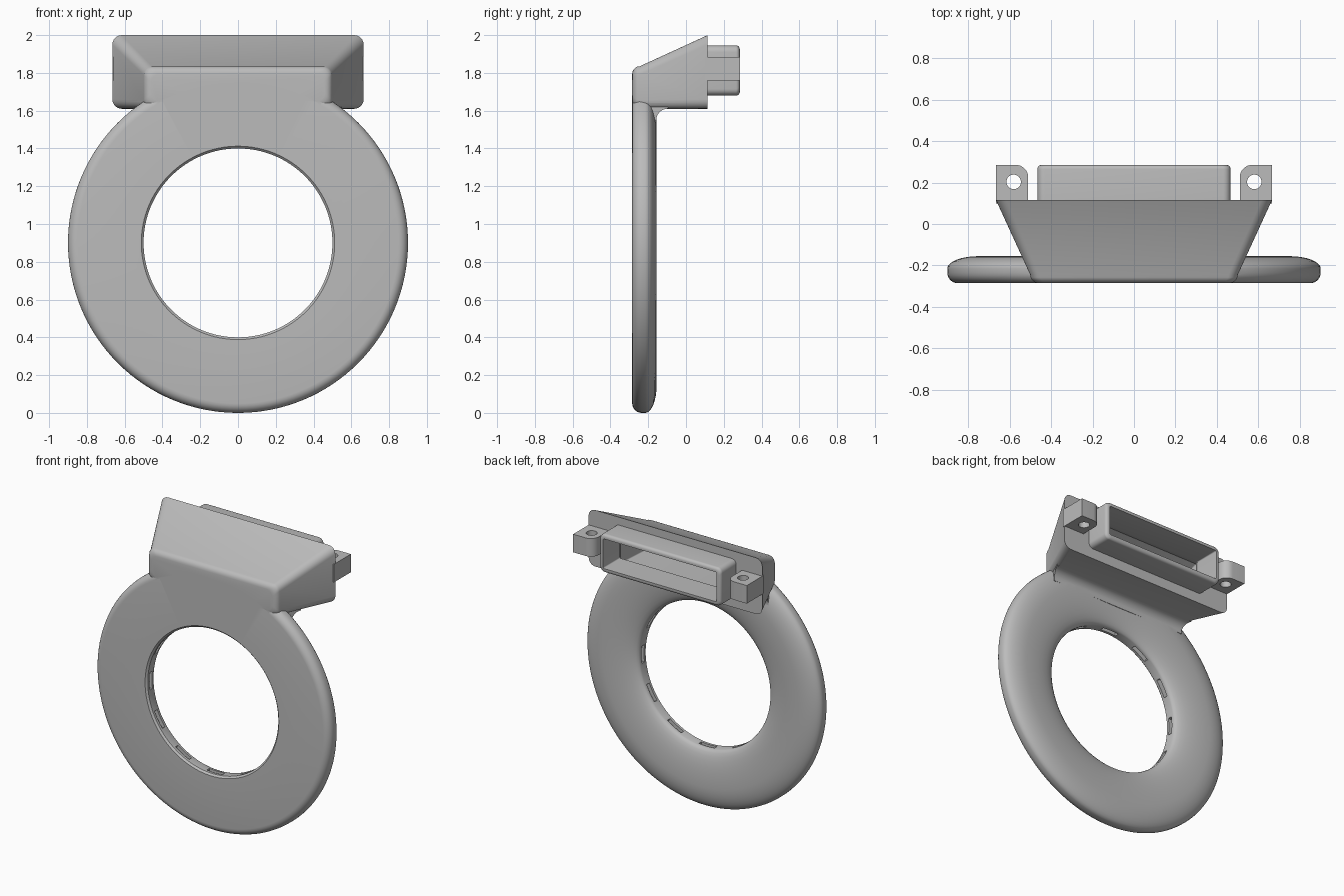
import bpy, bmesh, math
from mathutils import Vector

cube = bpy.data.objects.get("Cube")
if cube:
    bpy.data.objects.remove(cube, do_unlink=True)

grey = bpy.data.materials.new("plain grey")
grey.use_nodes = True
GREY = (0.5, 0.5, 0.5, 1)
grey.diffuse_color = GREY
grey.node_tree.nodes["Principled BSDF"].inputs["Base Color"].default_value = GREY


def skin(name, loops, closed=False):
    """Bridge equal-length loops of points; cap the ends unless closed."""
    bm = bmesh.new()
    rows = [[bm.verts.new(p) for p in loop] for loop in loops]
    n = len(rows[0])
    for i in range(len(rows) if closed else len(rows) - 1):
        a, b = rows[i], rows[(i + 1) % len(rows)]
        for j in range(n):
            k = (j + 1) % n
            bm.faces.new((a[j], a[k], b[k], b[j]))
    if not closed:
        bm.faces.new(rows[0])
        bm.faces.new(rows[-1])
    bmesh.ops.recalc_face_normals(bm, faces=bm.faces)
    mesh = bpy.data.meshes.new(name)
    bm.to_mesh(mesh)
    bm.free()
    mesh.materials.append(grey)
    obj = bpy.data.objects.new(name, mesh)
    bpy.context.collection.objects.link(obj)
    return obj


def section(y, half, low, high, r, steps=6):
    """Rounded rectangle in the xz plane."""
    pts = []
    corners = [(half, high), (-half, high), (-half, low), (half, low)]
    for q, (x, z) in enumerate(corners):
        cx = x - math.copysign(r, x)
        cz = z - r if z == high else z + r
        for s in range(steps + 1):
            a = math.radians(90 * (q + s / steps))
            pts.append((cx + r * math.cos(a), y, cz + r * math.sin(a)))
    return pts


def boolean(obj, tool, operation):
    """Combine a tool into an object and discard the tool."""
    mod = obj.modifiers.new("combine", 'BOOLEAN')
    mod.operation, mod.object, mod.solver = operation, tool, 'EXACT'
    bpy.context.view_layer.objects.active = obj
    bpy.ops.object.modifier_apply(modifier=mod.name)
    bpy.data.objects.remove(tool, do_unlink=True)


def smooth(obj, angle=30):
    bpy.ops.object.select_all(action='DESELECT')
    obj.select_set(True)
    bpy.context.view_layer.objects.active = obj
    bpy.ops.object.shade_smooth_by_angle(angle=math.radians(angle))


# Ring: flat front, rounded rim, domed back
CENTRE = Vector((0, 0, 0.9))
FRONT, SEAM, BACK = -0.285, -0.215, -0.155
profile = [(0.5, SEAM), (0.5, FRONT + 0.012), (0.512, FRONT)]
for s in range(7):
    a = math.radians(15 * s)
    profile.append((0.85 + 0.05 * math.sin(a), FRONT + 0.05 - 0.05 * math.cos(a)))
profile.append((0.9, SEAM))
for s in range(1, 9):
    a = math.radians(11.25 * s)
    profile.append((0.75 + 0.15 * math.cos(a), SEAM + 0.06 * math.sin(a)))
for s in range(1, 8):
    a = math.radians(90 + 11.25 * s)
    profile.append((0.75 + 0.25 * math.cos(a), SEAM + 0.06 * math.sin(a)))
SEGMENTS = 128
loops = []
for i in range(SEGMENTS):
    t = 2 * math.pi * i / SEGMENTS
    loops.append([CENTRE + Vector((r * math.cos(t), y, r * math.sin(t))) for r, y in profile])
ring = skin("ring_and_housing", loops, closed=True)

# Housing: flared box with a rounded front edge
sections = [section(0.115, 0.665, 1.61, 2.0, 0.05)]
for s in range(6):
    a = math.radians(18 * s)
    inset = 0.04 * (1 - math.cos(a))
    sections.append(section(FRONT + 0.04 - 0.04 * math.sin(a), 0.5 - inset,
                            1.61 + inset, 1.835 - inset, 0.045))
housing = skin("housing", sections + [section(FRONT, 0.46, 1.65, 1.795, 0.045)])
boolean(ring, housing, 'UNION')

# Concave fillet where the housing underside meets the back of the ring
arc = [(-0.2, 1.62), (-0.2, 1.54), (-0.158, 1.54)]
for s in range(7):
    a = math.radians(15 * s)
    arc.append((-0.095 - 0.063 * math.cos(a), 1.548 + 0.063 * math.sin(a)))
arc.append((-0.095, 1.62))
fillet = skin("fillet", [[(side * (0.48 + 0.46 * (y + 0.245)), y, z) for y, z in arc]
                         for side in (-1, 1)])
boolean(ring, fillet, 'UNION')

# Connector: rounded rectangular sleeve on the back
sections = [section(0.1, 0.465, 1.68, 1.945, 0.035)]
for s in range(6):
    a = math.radians(18 * s)
    inset = 0.02 * (1 - math.cos(a))
    sections.append(section(0.265 + 0.02 * math.sin(a), 0.465 - inset,
                            1.68 + inset, 1.945 - inset, 0.035))
connector = skin("connector", sections)
boolean(ring, connector, 'UNION')

# Duct cavity through the connector into the housing
cavity = skin("cavity", [section(0.3, 0.435, 1.71, 1.915, 0.008),
                         section(0.1, 0.435, 1.71, 1.915, 0.008),
                         section(0.06, 0.46, 1.65, 1.925, 0.008),
                         section(-0.23, 0.44, 1.65, 1.8, 0.008)])
boolean(ring, cavity, 'DIFFERENCE')

# Air slots around the inner wall
for i in range(12):
    t = math.radians(30 * i)
    out = Vector((math.cos(t), 0, math.sin(t)))
    along = Vector((-math.sin(t), 0, math.cos(t)))
    slot = skin("slot", [[CENTRE + out * r + along * u + Vector((0, y, 0))
                          for u, y in ((-0.06, -0.255), (0.06, -0.255),
                                       (0.06, -0.227), (-0.06, -0.227))]
                         for r in (0.46, 0.54)])
    boolean(ring, slot, 'DIFFERENCE')
smooth(ring)

# Mounting ears with screw holes
for side, label in ((1, "left"), (-1, "right")):
    outline = [(0.51, 0.1), (0.665, 0.1), (0.665, 0.285)]
    for s in range(9):
        a = math.radians(90 + 11.25 * s)
        outline.append((0.57 + 0.06 * math.cos(a), 0.225 + 0.06 * math.sin(a)))
    ear = skin(label + "_ear", [[(side * x, y, z) for x, y in outline]
                                for z in (1.76, 1.885)])
    hole = skin("hole", [[(side * 0.58 + 0.035 * math.cos(k * math.pi / 16),
                           0.203 + 0.035 * math.sin(k * math.pi / 16), z)
                          for k in range(32)] for z in (1.7, 1.95)])
    boolean(ear, hole, 'DIFFERENCE')
    smooth(ear)
